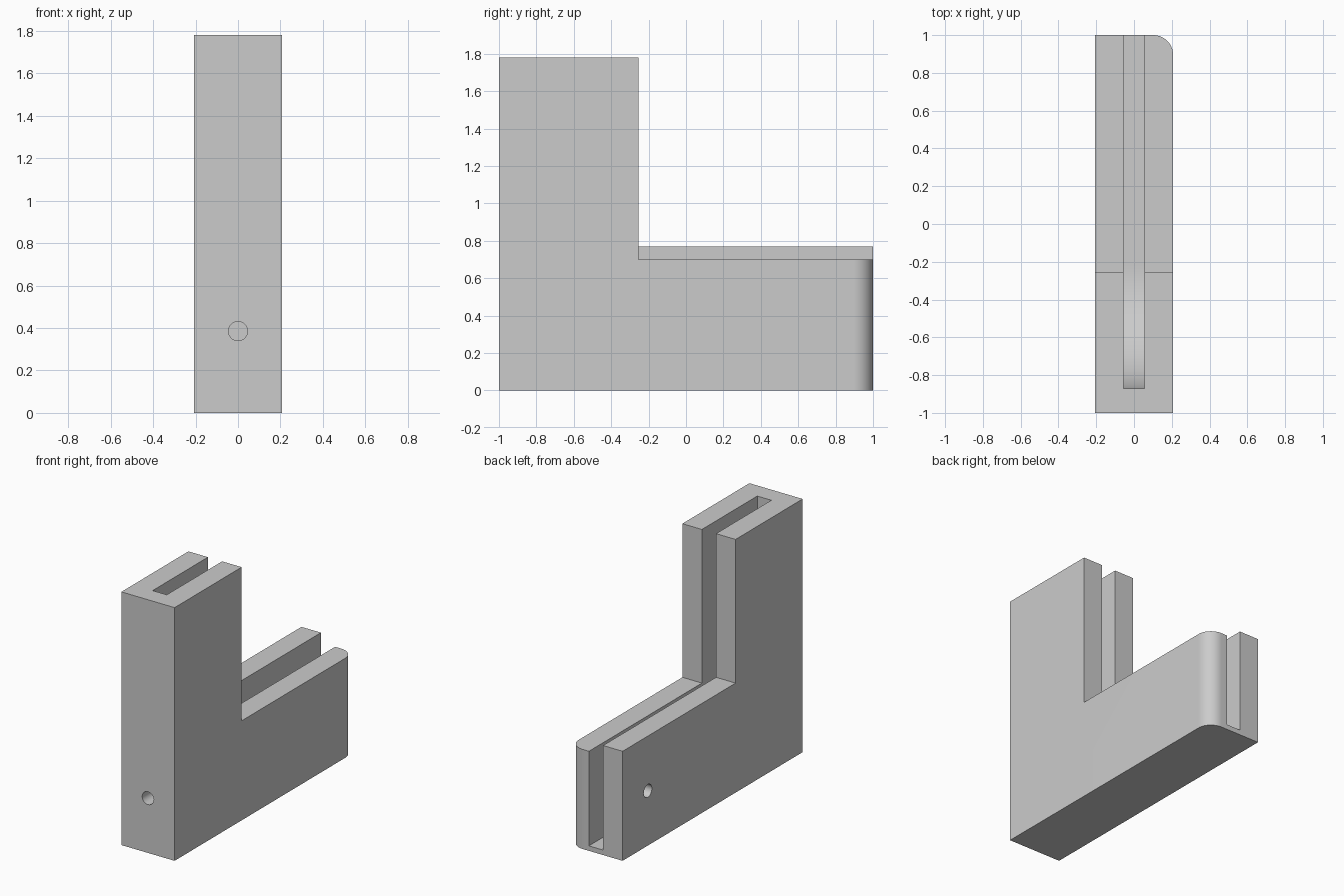
import bpy, bmesh, math
from mathutils import Matrix, Vector

if "Cube" in bpy.data.objects:
    bpy.data.objects.remove(bpy.data.objects["Cube"], do_unlink=True)

HALF = 0.207      # half width
SLOT = 0.055      # half slot width
HEIGHT = 1.78
STEP_Y = -0.255   # back face of the upright
LOW, HIGH = 0.70, 0.77
HOLE_Z = 0.385

grey = bpy.data.materials.new("plain grey")
grey.use_nodes = True
colour = (0.6, 0.6, 0.6, 1)
grey.diffuse_color = colour
grey.node_tree.nodes["Principled BSDF"].inputs["Base Color"].default_value = colour


def make_object(name, bm):
    bmesh.ops.recalc_face_normals(bm, faces=bm.faces)
    mesh = bpy.data.meshes.new(name)
    bm.to_mesh(mesh)
    bm.free()
    mesh.materials.append(grey)
    obj = bpy.data.objects.new(name, mesh)
    bpy.context.collection.objects.link(obj)
    return obj


def side_prism(profile, x0, x1):
    """Extrude a (y, z) outline from x0 to x1."""
    bm = bmesh.new()
    face = bm.faces.new([bm.verts.new((x0, y, z)) for y, z in profile])
    ext = bmesh.ops.extrude_face_region(bm, geom=[face])
    moved = [v for v in ext["geom"] if isinstance(v, bmesh.types.BMVert)]
    bmesh.ops.translate(bm, verts=moved, vec=(x1 - x0, 0, 0))
    return bm


def drill(name, entry, axis, depth):
    """Cylinder cutter reaching depth below the surface point entry."""
    axis = Vector(axis)
    bm = bmesh.new()
    turn = axis.to_track_quat("Z", "Y").to_matrix().to_4x4()
    bmesh.ops.create_cone(bm, cap_ends=True, segments=48, radius1=0.045,
                          radius2=0.045, depth=2 * depth,
                          matrix=Matrix.Translation(entry) @ turn)
    return make_object(name, bm)


# L-shaped body with one rounded back corner
bm = side_prism([(-1, 0), (1, 0), (1, HIGH), (STEP_Y, HIGH),
                 (STEP_Y, HEIGHT), (-1, HEIGHT)], -HALF, HALF)
corner = [e for e in bm.edges
          if all(v.co.x > 0 and v.co.y > 0.99 for v in e.verts)]
bmesh.ops.bevel(bm, geom=corner, offset=0.105, segments=16, profile=0.5,
                affect="EDGES")
body = make_object("corner_bracket", bm)

# Lower top on the left wall
step = make_object("wall_step_cutter", side_prism(
    [(STEP_Y, LOW), (1.2, LOW), (1.2, 0.9), (STEP_Y, 0.9)], 0, 0.4))

# Panel slot, swept in an arc from the upright into the floor
FRONT, FLOOR, R = -0.87, 0.035, 0.65
arc = [(FRONT + R - R * math.cos(a), FLOOR + R - R * math.sin(a))
       for a in (math.pi / 2 * i / 32 for i in range(33))]
slot = make_object("slot_cutter", side_prism(
    [(FRONT, 2)] + arc + [(1.2, FLOOR), (1.2, 2)], -SLOT, SLOT))

# Blind screw holes in the front and in the right side
holes = [drill("front_hole_cutter", (0, -1, HOLE_Z), (0, 1, 0), 0.1),
         drill("side_hole_cutter", (-HALF, 0.72, HOLE_Z), (1, 0, 0), 0.1)]

cutters = [step, slot] + holes
for cutter in cutters:
    cutter.hide_render = True
    mod = body.modifiers.new(cutter.name, "BOOLEAN")
    mod.operation = "DIFFERENCE"
    mod.solver = "EXACT"
    mod.object = cutter

bpy.ops.object.select_all(action="DESELECT")
body.select_set(True)
bpy.context.view_layer.objects.active = body
for mod in list(body.modifiers):
    bpy.ops.object.modifier_apply(modifier=mod.name)
for cutter in cutters:
    bpy.data.objects.remove(cutter, do_unlink=True)
bpy.ops.object.shade_smooth_by_angle(angle=math.radians(30))
